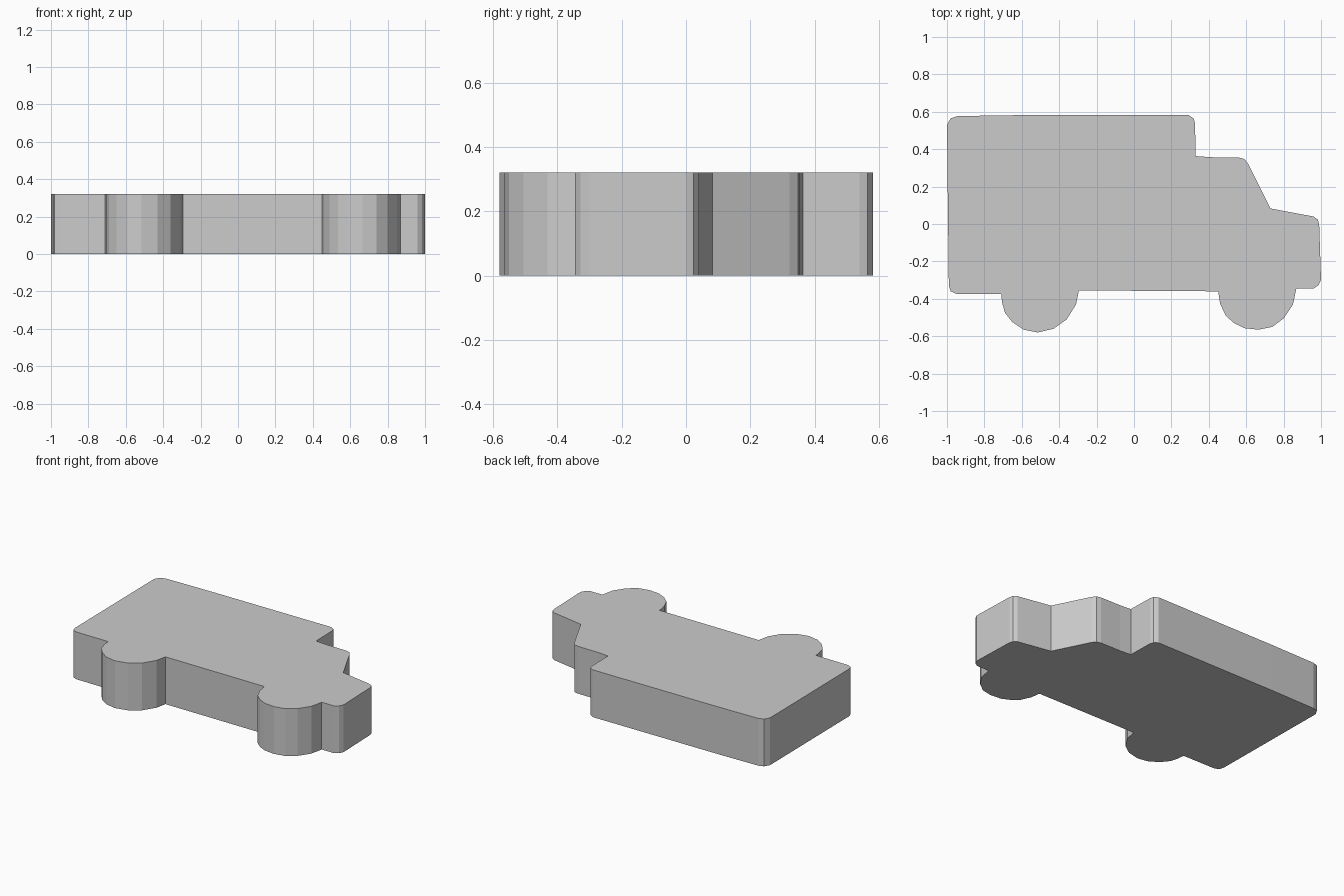
import bpy, bmesh

HEIGHT = 0.32

# Side outline of the vehicle, anticlockwise, laid flat in the xy plane
rear_wheel = [(-0.71, -0.375), (-0.705, -0.42), (-0.69, -0.475), (-0.65, -0.525),
              (-0.59, -0.565), (-0.515, -0.58), (-0.43, -0.56), (-0.36, -0.51),
              (-0.31, -0.43), (-0.295, -0.355)]
front_wheel = [(0.45, -0.36), (0.46, -0.425), (0.49, -0.49), (0.535, -0.53),
               (0.59, -0.557), (0.665, -0.565), (0.74, -0.55), (0.80, -0.505),
               (0.85, -0.43), (0.868, -0.345)]
bumper = [(0.96, -0.345), (0.985, -0.328), (1.0, -0.30)]
bonnet = [(0.99, 0.0), (0.982, 0.024), (0.96, 0.04), (0.73, 0.083)]
windscreen = [(0.61, 0.322), (0.59, 0.348), (0.56, 0.355), (0.41, 0.357), (0.33, 0.363)]
roof = [(0.326, 0.54), (0.318, 0.565), (0.292, 0.582), (-0.61, 0.582),
        (-0.945, 0.577), (-0.98, 0.565), (-1.0, 0.53)]
tail = [(-0.99, -0.33), (-0.98, -0.36), (-0.95, -0.373)]
outline = rear_wheel + front_wheel + bumper + bonnet + windscreen + roof + tail

# Extrude the outline into a solid slab
bm = bmesh.new()
base = bm.faces.new([bm.verts.new((x, y, 0)) for x, y in outline])
top = bmesh.ops.extrude_face_region(bm, geom=[base], use_keep_orig=True)["geom"]
bmesh.ops.translate(bm, vec=(0, 0, HEIGHT),
                    verts=[g for g in top if isinstance(g, bmesh.types.BMVert)])
bmesh.ops.recalc_face_normals(bm, faces=bm.faces)

mesh = bpy.data.meshes.new("vehicle_silhouette")
bm.to_mesh(mesh)
bm.free()
bpy.context.collection.objects.link(bpy.data.objects.new("vehicle_silhouette", mesh))
